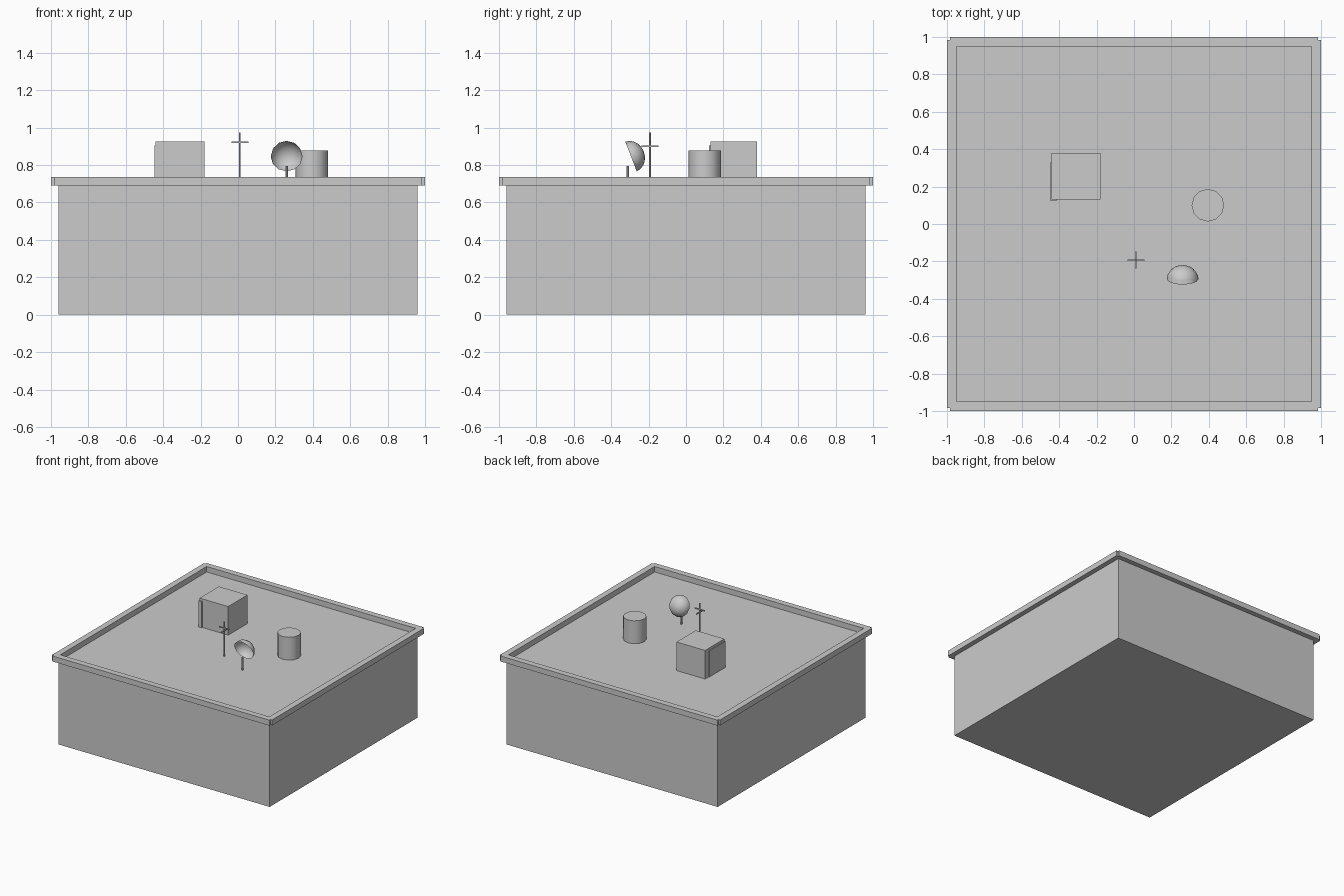
import bpy, bmesh, math
from mathutils import Matrix

if "Cube" in bpy.data.objects:
    bpy.data.objects.remove(bpy.data.objects["Cube"])

ROOF = 0.69


def finish(name, bm, smooth=False):
    bmesh.ops.recalc_face_normals(bm, faces=bm.faces)
    mesh = bpy.data.meshes.new(name)
    bm.to_mesh(mesh)
    bm.free()
    ob = bpy.data.objects.new(name, mesh)
    bpy.context.collection.objects.link(ob)
    if smooth:
        bpy.ops.object.select_all(action='DESELECT')
        ob.select_set(True)
        bpy.context.view_layer.objects.active = ob
        bpy.ops.object.shade_smooth_by_angle(angle=math.radians(40))
    return ob


def box(name, x, y, z):
    bm = bmesh.new()
    size = [b - a for a, b in (x, y, z)]
    mid = [(a + b) / 2 for a, b in (x, y, z)]
    bmesh.ops.create_cube(bm, size=1, matrix=Matrix.Translation(mid) @ Matrix.Diagonal((*size, 1)))
    return finish(name, bm)


def cylinder(name, x, y, z0, z1, r, sides):
    bm = bmesh.new()
    bmesh.ops.create_cone(bm, cap_ends=True, segments=sides, radius1=r, radius2=r,
                          depth=z1 - z0, matrix=Matrix.Translation((x, y, (z0 + z1) / 2)))
    return finish(name, bm, True)


# Building block with flat roof
box("building_body", (-0.96, 0.96), (-0.96, 0.96), (0, ROOF))

# Parapet: one mitred bar, repeated on four sides, with notched corners
bm = bmesh.new()
profile = [(-0.985, -1), (0.985, -1), (0.985, -0.985), (0.95, -0.95), (-0.95, -0.95), (-0.985, -0.985)]
for i in range(4):
    turn = Matrix.Rotation(i * math.pi / 2, 4, 'Z')
    face = bm.faces.new([bm.verts.new(turn @ Matrix.Translation((x, y, ROOF)).translation) for x, y in profile])
    ext = bmesh.ops.extrude_face_region(bm, geom=[face], use_keep_orig=True)
    bmesh.ops.translate(bm, vec=(0, 0, 0.045),
                        verts=[g for g in ext["geom"] if isinstance(g, bmesh.types.BMVert)])
# Weld the mitres and drop the hidden faces between bars
bmesh.ops.remove_doubles(bm, verts=bm.verts, dist=0.0005)
finish("parapet", bm)

# Stair housing with a door panel
box("roof_housing", (-0.44, -0.18), (0.13, 0.38), (ROOF, 0.925))
box("housing_door", (-0.446, -0.415), (0.122, 0.33), (ROOF, 0.905))

# Water tank
cylinder("water_tank", 0.395, 0.1, ROOF, 0.878, 0.087, 12)

# Antenna mast with two crossbars
cylinder("antenna_mast", 0.01, -0.193, ROOF, 0.975, 0.005, 6)
box("antenna_bar_x", (-0.035, 0.055), (-0.197, -0.189), (0.919, 0.927))
box("antenna_bar_y", (0.006, 0.014), (-0.238, -0.148), (0.897, 0.905))

# Satellite dish: tilted half sphere shell on a short post
bm = bmesh.new()
bmesh.ops.create_uvsphere(bm, u_segments=12, v_segments=10, radius=0.085)
bmesh.ops.bisect_plane(bm, geom=bm.verts[:] + bm.edges[:] + bm.faces[:], plane_co=(0, 0, 0),
                       plane_no=(0, 0, 1), clear_inner=True)
bmesh.ops.transform(bm, verts=bm.verts, matrix=Matrix.Translation((0.26, -0.294, 0.846))
                    @ Matrix.Rotation(math.radians(-69), 4, 'X') @ Matrix.Diagonal((1, 1, 0.86, 1)))
finish("satellite_dish", bm, True)
cylinder("dish_post", 0.26, -0.311, ROOF, 0.795, 0.007, 8)
